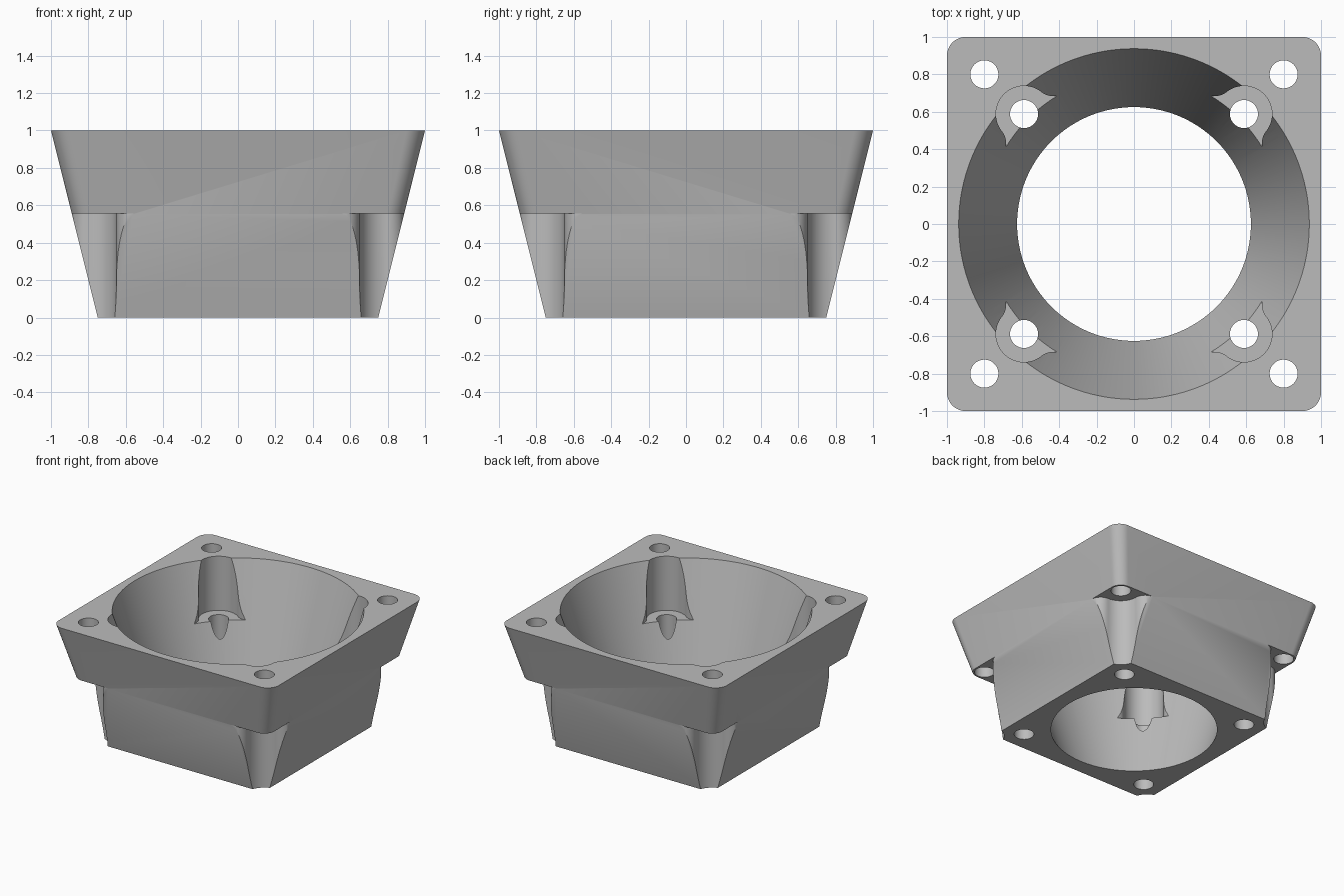
import bpy, bmesh, math
from math import cos, sin, radians

if "Cube" in bpy.data.objects:
    bpy.data.objects.remove(bpy.data.objects["Cube"])

LEDGE = 0.555      # height of the screw ledges
POST_R = 0.15      # clearance radius round each screw
FILLET = 0.09      # blend radius at the clearance edges

grey = bpy.data.materials.new("light grey")
grey.diffuse_color = (0.5, 0.5, 0.5, 1)
grey.use_nodes = True
grey.node_tree.nodes["Principled BSDF"].inputs["Base Color"].default_value = grey.diffuse_color


def loft(name, low, high, z0, z1):
    """Solid between two outlines with the same number of points."""
    bm = bmesh.new()
    a = [bm.verts.new((x, y, z0)) for x, y in low]
    b = [bm.verts.new((x, y, z1)) for x, y in high]
    n = len(a)
    bm.faces.new(a[::-1])
    bm.faces.new(b)
    for i in range(n):
        j = (i + 1) % n
        bm.faces.new((a[i], a[j], b[j], b[i]))
    bmesh.ops.recalc_face_normals(bm, faces=bm.faces)
    me = bpy.data.meshes.new(name)
    bm.to_mesh(me)
    bm.free()
    ob = bpy.data.objects.new(name, me)
    bpy.context.collection.objects.link(ob)
    return ob


def arc(cx, cy, r, a0, a1, n):
    return [(cx + r * cos(radians(a0 + (a1 - a0) * i / n)),
             cy + r * sin(radians(a0 + (a1 - a0) * i / n))) for i in range(n + 1)]


def circle(r, n, cx=0, cy=0):
    return arc(cx, cy, r, 0, 360, n)[:-1]


def rounded_square(h, r):
    c = h - r
    pts = []
    for k, (sx, sy) in enumerate(((1, 1), (-1, 1), (-1, -1), (1, -1))):
        pts += arc(sx * c, sy * c, r, 90 * k, 90 * k + 90, 12)
    return pts


def mirror_diagonal(half):
    """Complete an outline that starts on the x = y diagonal."""
    return half + [(y, x) for x, y in half[-2:0:-1]]


# Tapered square body
body = loft("fan_duct_adapter", rounded_square(0.75, 0.075),
            rounded_square(1.0, 0.1), 0, 1)
body.data.materials.append(grey)

# Conical bore, running past both ends
slope = 0.9375 - 0.625
cutters = [loft("bore_cutter", circle(0.625 - 0.1 * slope, 128),
                circle(0.9375 + 0.1 * slope, 128), -0.1, 1.1)]

# Inner screw pocket outline: round wall blending out into the bore
P = 0.588
t = 129
fx, fy = P + (POST_R + FILLET) * cos(radians(t)), P + (POST_R + FILLET) * sin(radians(t))
pocket = mirror_diagonal(arc(P, P, POST_R, 45, t, 14)
                         + arc(fx, fy, FILLET, t + 180, 270, 6)
                         + [(0.39, fy - FILLET), (0.3, 0.3)])

# Outer corner relief outline: concave round wall blending into the sides
Q = 0.8
relief = mirror_diagonal(arc(Q, Q, POST_R, 225, 180, 10)
                         + arc(Q - POST_R - FILLET, Q - 0.002, FILLET, 0, 90, 10)[1:]
                         + [(0.56, 1.2), (1.2, 1.2)])

# Repeat pockets, reliefs and screw holes on all four corners
for sx in (1, -1):
    for sy in (1, -1):
        def place(pts):
            return [(sx * x, sy * y) for x, y in pts]
        for name, pts, z0, z1 in (
                ("pocket_cutter", pocket, LEDGE, 1.1),
                ("relief_cutter", relief, -0.1, LEDGE),
                ("base_hole_cutter", circle(0.075, 32, P, P), -0.1, 0.62),
                ("flange_hole_cutter", circle(0.075, 32, Q, Q), 0.45, 1.1)):
            p = place(pts)
            cutters.append(loft(name, p, p, z0, z1))

# Cut everything out of the body
bpy.context.view_layer.objects.active = body
for c in cutters:
    m = body.modifiers.new("cut", 'BOOLEAN')
    m.operation = 'DIFFERENCE'
    m.solver = 'EXACT'
    m.object = c
    bpy.ops.object.modifier_apply(modifier=m.name)
    bpy.data.objects.remove(c)

# Smooth curved walls, keep the rims sharp
bpy.ops.object.select_all(action='DESELECT')
body.select_set(True)
bpy.ops.object.shade_smooth_by_angle(angle=radians(30))
